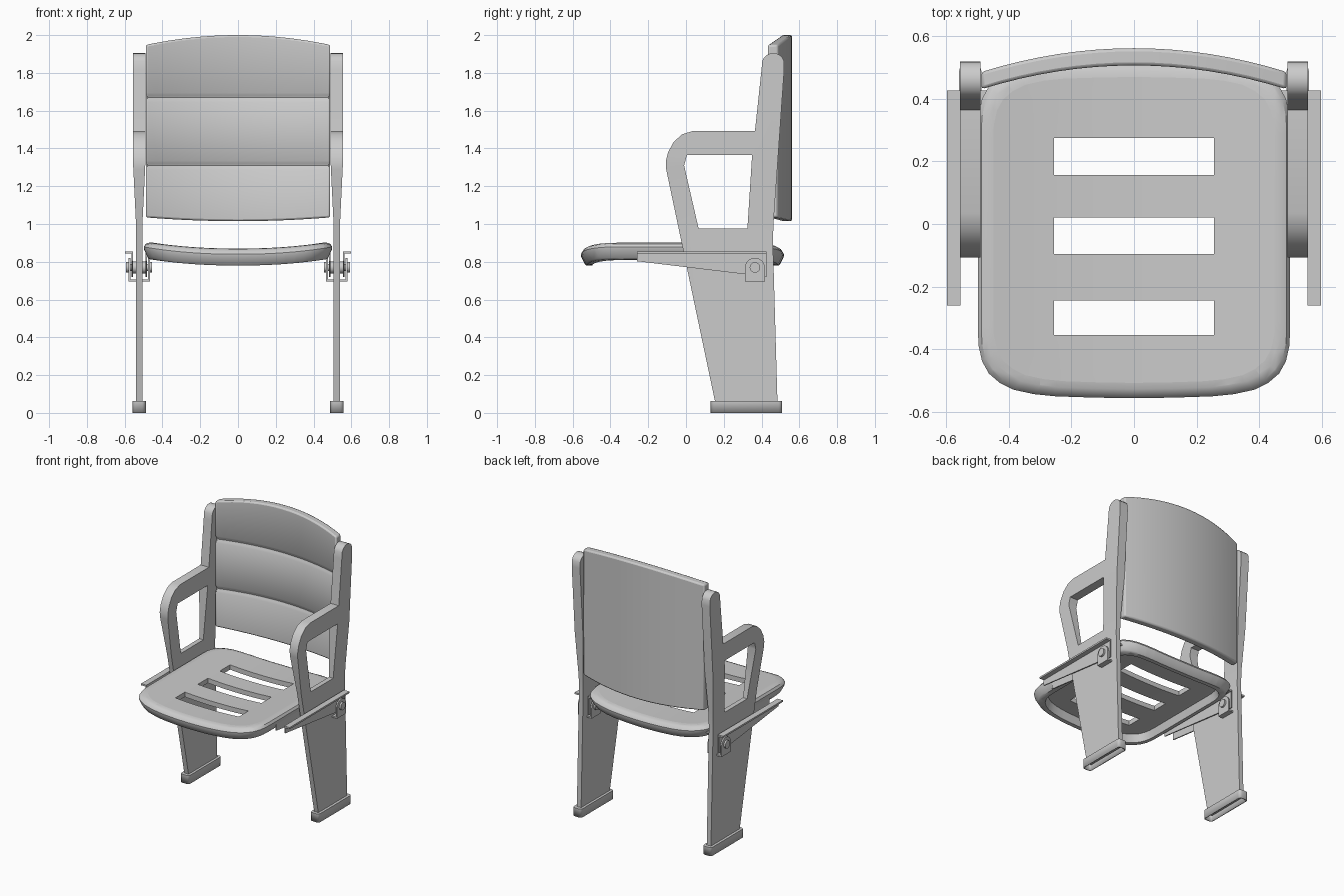
import bpy, bmesh, math
from mathutils import Matrix

if "Cube" in bpy.data.objects:
    bpy.data.objects.remove(bpy.data.objects["Cube"])

CX = 0.523  # centre plane of each side frame


def finish(name, bm, mirror=False, bevel=0, angle=35):
    bmesh.ops.recalc_face_normals(bm, faces=bm.faces[:])
    me = bpy.data.meshes.new(name)
    bm.to_mesh(me)
    bm.free()
    ob = bpy.data.objects.new(name, me)
    bpy.context.collection.objects.link(ob)
    bpy.ops.object.select_all(action='DESELECT')
    ob.select_set(True)
    bpy.context.view_layer.objects.active = ob
    bpy.ops.object.shade_smooth_by_angle(angle=math.radians(angle))
    if bevel:
        m = ob.modifiers.new("bevel", 'BEVEL')
        m.width, m.segments = bevel, 2
        m.limit_method, m.angle_limit = 'ANGLE', math.radians(50)
    if mirror:
        ob.modifiers.new("mirror", 'MIRROR')
    return ob


def plate(bm, loops, axis, a, b):
    """Flat outline with optional holes, extruded from a to b along axis."""
    edges = []
    for loop in loops:
        vs = [bm.verts.new((a, u, v) if axis == 'x' else (u, v, a)) for u, v in loop]
        edges += [bm.edges.new((vs[i - 1], vs[i])) for i in range(len(vs))]
    faces = [f for f in bmesh.ops.triangle_fill(bm, edges=edges, use_beauty=True)['geom']
             if isinstance(f, bmesh.types.BMFace)]
    out = bmesh.ops.extrude_face_region(bm, geom=faces, use_keep_orig=True)['geom']
    vec = (b - a, 0, 0) if axis == 'x' else (0, 0, b - a)
    bmesh.ops.translate(bm, vec=vec, verts=[g for g in out if isinstance(g, bmesh.types.BMVert)])


def loft(bm, rings, closed):
    """Skin a list of closed rings; either joined end to end or capped."""
    vr = [[bm.verts.new(p) for p in r] for r in rings]
    n = len(vr[0])
    for i in range(len(vr) if closed else len(vr) - 1):
        r, s = vr[i], vr[(i + 1) % len(vr)]
        for j in range(n):
            bm.faces.new((r[j], r[(j + 1) % n], s[(j + 1) % n], s[j]))
    if not closed:
        bm.faces.new(vr[0])
        bm.faces.new(vr[-1])


def cut(bm, co, no):
    bmesh.ops.bisect_plane(bm, geom=bm.verts[:] + bm.edges[:] + bm.faces[:],
                           plane_co=co, plane_no=no, dist=1e-5)


def rect(u0, u1, v0, v1):
    return [(u0, v0), (u1, v0), (u1, v1), (u0, v1)]


# Side frames: leg, armrest loop and upright in one plate, thicker at the top
outer = [(0.16, 0.03), (-0.105, 1.29), (-0.107, 1.33), (-0.095, 1.38), (-0.065, 1.435),
         (-0.02, 1.475), (0.035, 1.492), (0.365, 1.492), (0.4, 1.82)]
outer += [(0.461 - 0.06 * math.cos(t), 1.845 + 0.06 * math.sin(t))
          for t in [math.pi * k / 10 for k in range(1, 10)]]
outer += [(0.52, 1.82), (0.463, 1.0), (0.46, 0.9), (0.485, 0.03)]
hole = [(0.005, 1.365), (0.35, 1.365), (0.325, 0.975), (0.067, 0.975), (-0.01, 1.31)]
bm = bmesh.new()
plate(bm, [outer, hole], 'x', -1, 1)
for z in (1.0, 1.33):
    cut(bm, (0, 0, z), (0, 0, 1))
for v in bm.verts:
    t = min(1, max(0, (v.co.z - 1.0) / 0.33))
    v.co.x = CX + v.co.x * (0.017 + 0.016 * t)
finish("side_frame", bm, mirror=True, angle=30)

# Foot caps, open underneath
foot = []
for cx, cy, a0 in ((0.54, 0.49, 0), (0.507, 0.49, 90), (0.507, 0.15, 180), (0.54, 0.15, 270)):
    foot += [(cx + 0.019 * math.cos(math.radians(a0 + d)),
              cy + 0.019 * math.sin(math.radians(a0 + d))) for d in (0, 30, 60, 90)]
bm = bmesh.new()
plate(bm, [foot], 'z', 0, 0.062)
bmesh.ops.delete(bm, geom=[f for f in bm.faces if f.calc_center_median().z < 0.001],
                 context='FACES')
ob = finish("foot_cap", bm, mirror=True)
ob.modifiers.new("wall", 'SOLIDIFY').thickness = 0.008

# Backrest: curved panel with two horizontal grooves in its front
bm = bmesh.new()
rings = []
for k in range(-8, 9):
    s = k / 8
    y = 0.507 - 0.076 * s * s
    lo, hi = 1.015 + 0.02 * s * s, 2.0 - 0.052 * s * s
    sec = [(y + 0.055, hi), (y, hi)]
    for g in (1.67, 1.31):
        sec += [(y, g + 0.025), (y + 0.008, g + 0.012), (y + 0.012, g),
                (y + 0.008, g - 0.012), (y, g - 0.025)]
    sec += [(y, lo), (y + 0.055, lo)]
    rings.append([(0.488 * s, p, z) for p, z in sec])
loft(bm, rings, False)
finish("backrest", bm, bevel=0.01)

# Seat outline: rounded plan shape, front half mirrored to the rear
quarter = [(0.5, 0.0), (0.5, 0.32), (0.498, 0.37), (0.487, 0.42), (0.465, 0.46), (0.43, 0.49),
           (0.385, 0.512), (0.32, 0.526), (0.25, 0.533), (0.13, 0.537), (0, 0.539)]
half = quarter + [(-x, y) for x, y in quarter[-2::-1]]
outline = half + [(x, -y) for x, y in half[-2:0:-1]]


def inset(i):
    return [(x * (0.5 - i) / 0.5, y * (0.539 - i) / 0.539 - 0.019) for x, y in outline]


def dish(bm):
    """Lower the middle of the seat so that the sides curve up."""
    for k in range(-9, 10):
        cut(bm, (k * 0.05, 0, 0), (1, 0, 0))
    for v in bm.verts:
        v.co.z += 0.909 - 0.039 * (1 - min(1, abs(v.co.x / 0.5)) ** 2.2)


# Seat pan with three slots
bm = bmesh.new()
slots = [rect(-0.256, 0.256, a, b) for a, b in ((-0.355, -0.245), (-0.096, 0.02), (0.157, 0.275))]
plate(bm, [inset(0.05)] + slots, 'z', 0, -0.035)
dish(bm)
finish("seat_pan", bm)

# Seat rim: rolled lip around the pan
bm = bmesh.new()
lip = [(0.05, 0), (0.03, -0.003), (0.012, -0.012), (0.001, -0.03), (0.003, -0.045),
       (0.022, -0.083), (0.03, -0.09), (0.06, -0.09), (0.075, -0.035)]
loft(bm, [[(x, y, z) for x, y in inset(i)] for i, z in lip], True)
dish(bm)
finish("seat_rim", bm)

# Hinge hardware, repeated on the outer and inner face of each frame
for label, s in (("outer", 1), ("inner", -1)):
    # wedge rail with a flange along its top
    bm = bmesh.new()
    wedge = [(-0.26, 0.855), (0.425, 0.855), (0.425, 0.72), (0.33, 0.732), (-0.26, 0.803)]
    plate(bm, [wedge], 'x', CX + s * 0.032, CX + s * 0.04)
    plate(bm, [rect(-0.26, 0.427, 0.843, 0.855)], 'x', CX + s * 0.032, CX + s * 0.075)
    finish(label + "_seat_rail", bm, mirror=True)

    # round-topped lug
    bm = bmesh.new()
    arc = [(0.365 + 0.053 * math.cos(math.pi * k / 12), 0.768 + 0.053 * math.sin(math.pi * k / 12))
           for k in range(13)]
    plate(bm, [arc + [(0.312, 0.695), (0.418, 0.695)]], 'x', CX + s * 0.046, CX + s * 0.056)
    finish(label + "_hinge_lug", bm, mirror=True)

# Bridge joining the lugs beneath, and the pivot bolt
bm = bmesh.new()
plate(bm, [rect(0.312, 0.418, 0.695, 0.706)], 'x', CX - 0.056, CX + 0.056)
finish("hinge_bridge", bm, mirror=True)
bm = bmesh.new()
for r, x, d in ((0.018, CX, 0.12), (0.028, CX + 0.062, 0.014), (0.028, CX - 0.062, 0.014),
                (0.032, CX + 0.026, 0.02), (0.032, CX - 0.026, 0.02)):
    bmesh.ops.create_cone(bm, cap_ends=True, segments=20, radius1=r, radius2=r, depth=d,
                          matrix=Matrix.Translation((x, 0.365, 0.77))
                          @ Matrix.Rotation(math.pi / 2, 4, 'Y'))
finish("pivot_bolt", bm, mirror=True)
